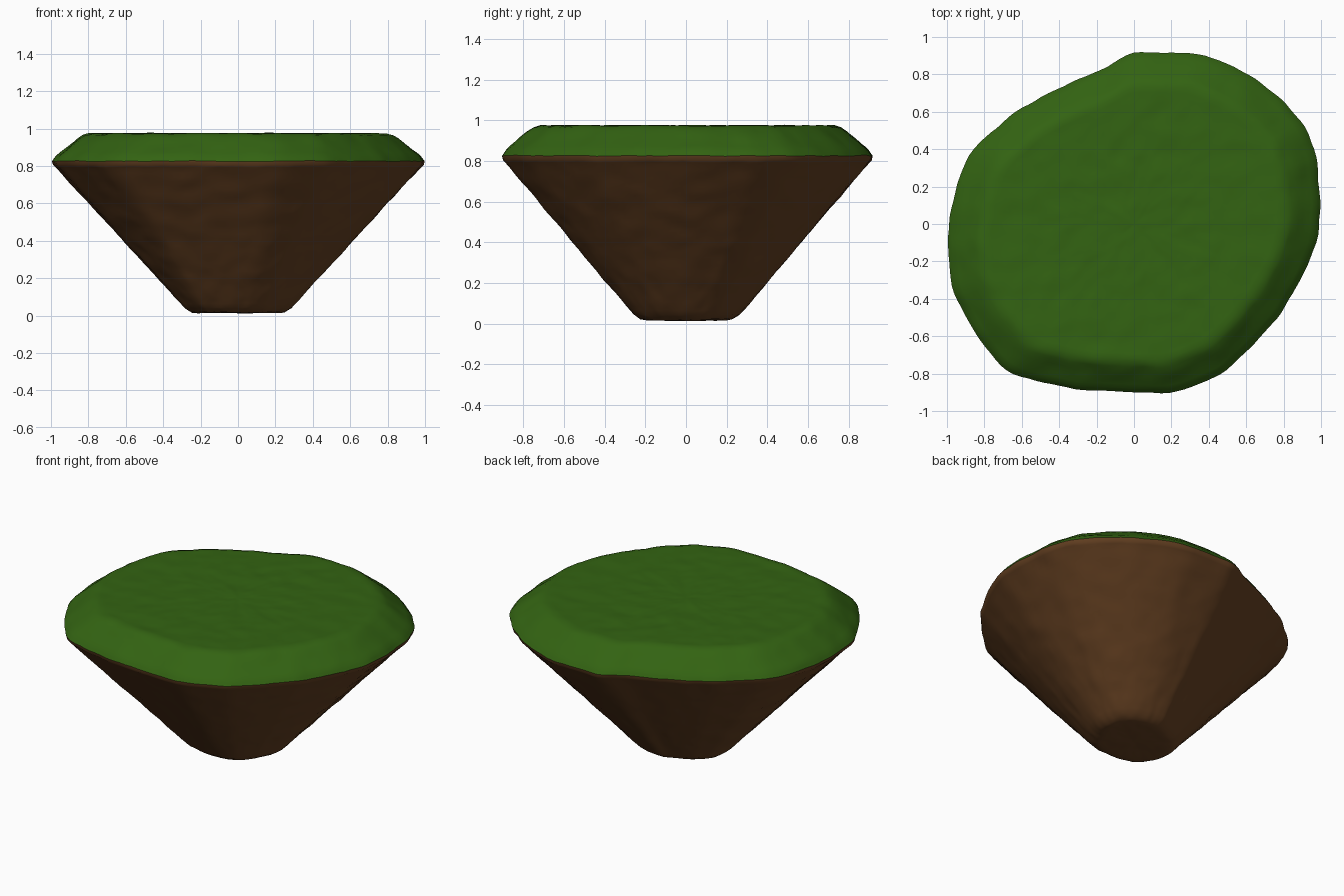
import bpy, bmesh, math
from mathutils import Vector, noise

if "Cube" in bpy.data.objects:
    bpy.data.objects.remove(bpy.data.objects["Cube"])

# Island outline at its widest level, anticlockwise
OUTLINE = [(0.0, .92), (-.06, .90), (-.13, .845), (-.3, .775), (-.46, .70), (-.64, .60),
           (-.87, .40), (-.93, .27), (-.98, .10), (-1, -.10), (-.975, -.36), (-.85, -.59),
           (-.73, -.75), (-.65, -.81), (-.3, -.89), (.2, -.91), (.3, -.88), (.48, -.80),
           (.62, -.67), (.79, -.48), (.92, -.25), (.99, -.06), (1, .10), (.98, .36),
           (.92, .52), (.8, .66), (.66, .775), (.5, .86), (.35, .915), (.18, .92)]
N = 144


def resample(points, n):
    """Evenly spaced points around a closed outline, lightly smoothed."""
    pts = [Vector(p) for p in points]
    lens = [(pts[(i + 1) % len(pts)] - p).length for i, p in enumerate(pts)]
    total, out, i, walked = sum(lens), [], 0, 0.0
    for k in range(n):
        d = total * k / n
        while walked + lens[i] < d:
            walked += lens[i]
            i += 1
        out.append(pts[i].lerp(pts[(i + 1) % len(pts)], (d - walked) / lens[i]))
    return [(out[k - 1] + out[k] * 2 + out[(k + 1) % n]) / 4 for k in range(n)]


def rough(p):
    """Small hand-worked lumps in the surface."""
    return p + noise.noise_vector(p * 9) * 0.005 + noise.noise_vector(p * 25) * 0.002


def densify(profile, step=0.03):
    out = [profile[0]]
    for (s0, z0), (s1, z1) in zip(profile, profile[1:]):
        m = max(1, math.ceil(math.hypot(s1 - s0, z1 - z0) / step))
        out += [(s0 + (s1 - s0) * j / m, z0 + (z1 - z0) * j / m) for j in range(1, m + 1)]
    return out


def loft(name, profile, outline, mat):
    """Scale the outline through (scale, height) levels; scale 0 closes to a point."""
    bm = bmesh.new()
    rings = []
    for s, z in densify(profile):
        if s < 1e-5:
            rings.append([bm.verts.new(rough(Vector((0, 0, z))))])
        else:
            rings.append([bm.verts.new(rough(Vector((p.x * s, p.y * s, z)))) for p in outline])
    for a, b in zip(rings, rings[1:]):
        for k in range(N):
            j = (k + 1) % N
            if len(a) == 1:
                bm.faces.new((a[0], b[j], b[k]))
            elif len(b) == 1:
                bm.faces.new((a[k], a[j], b[0]))
            else:
                bm.faces.new((a[k], a[j], b[j], b[k]))
    for f in bm.faces:
        f.smooth = True
    mesh = bpy.data.meshes.new(name)
    bm.to_mesh(mesh)
    bm.free()
    mesh.materials.append(mat)
    obj = bpy.data.objects.new(name, mesh)
    bpy.context.collection.objects.link(obj)


def material(name, rgb):
    m = bpy.data.materials.new(name)
    m.diffuse_color = (*rgb, 1)
    m.use_nodes = True
    m.node_tree.nodes["Principled BSDF"].inputs["Base Color"].default_value = m.diffuse_color
    return m


outline = resample(OUTLINE, N)
# Tapering earth underside, up to just over the widest edge
loft("earth_base", [(0, .014), (.215, .014), (.25, .02), (.285, .042), (.97, .783),
                    (.992, .805), (.997, .826)], outline, material("earth brown", (.125, .050, .015)))
# Grass cap with sloping rim and flat top
loft("grass_top", [(.997, .826), (.975, .855), (.86, .945), (.83, .964), (.795, .974),
                   (0, .974)], outline, material("grass green", (.033, .125, .006)))
